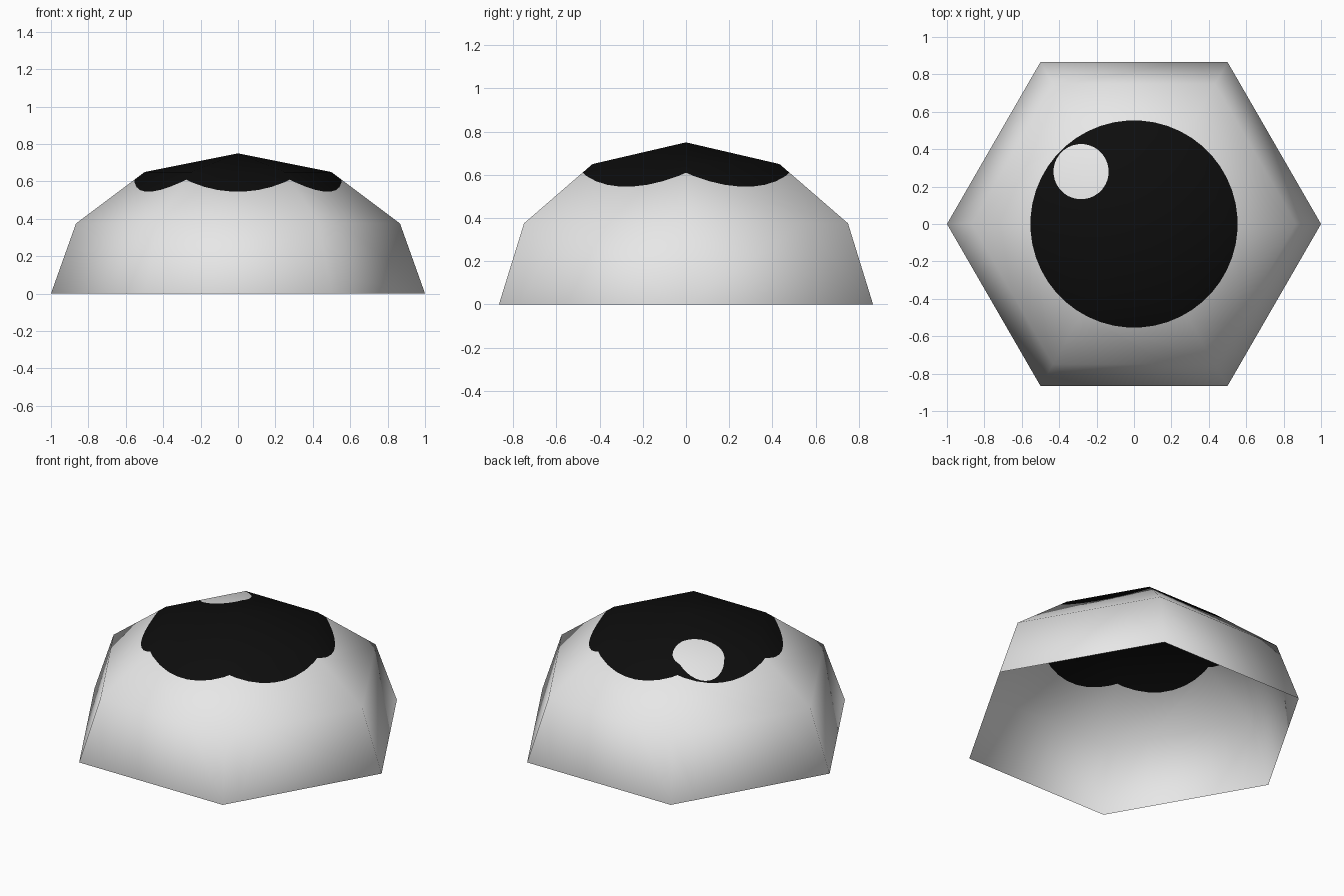
import bpy, bmesh, math
from mathutils import Vector

if "Cube" in bpy.data.objects:
    bpy.data.objects.remove(bpy.data.objects["Cube"])

SIDES, HEIGHT = 6, 0.75


def material(name, value):
    m = bpy.data.materials.new(name)
    m.diffuse_color = (value, value, value, 1)
    m.use_nodes = True
    m.node_tree.nodes["Principled BSDF"].inputs["Base Color"].default_value = m.diffuse_color
    return m


def cut_circle(bm, faces, cx, cy, r, steps=48):
    """Cut a vertical round outline into the faces and return those inside it."""
    for i in range(steps):
        a = 2 * math.pi * i / steps
        n = Vector((math.cos(a), math.sin(a), 0))
        p = Vector((cx, cy, 0)) + n * r
        edges = {e for f in faces for e in f.edges}
        verts = {v for f in faces for v in f.verts}
        res = bmesh.ops.bisect_plane(bm, geom=list(faces) + list(edges) + list(verts),
                                     dist=1e-5, plane_co=p, plane_no=n)
        found = {g for g in res["geom"] if isinstance(g, bmesh.types.BMFace)}
        faces = [f for f in found if (f.calc_center_median() - p).dot(n) < 0]
    return faces


# Open six-sided dome: three rings and a tip
bm = bmesh.new()
rings = []
for k in range(3):
    t = math.radians(30 * k)
    rings.append([bm.verts.new((math.cos(t) * math.cos(2 * math.pi * i / SIDES),
                                math.cos(t) * math.sin(2 * math.pi * i / SIDES),
                                HEIGHT * math.sin(t))) for i in range(SIDES)])
tip = bm.verts.new((0, 0, HEIGHT))
for i in range(SIDES):
    j = (i + 1) % SIDES
    for low, high in zip(rings, rings[1:]):
        bm.faces.new((low[i], low[j], high[j], high[i]))
    bm.faces.new((rings[2][i], rings[2][j], tip))

# Black pupil, with a round highlight touching its rim
pupil = cut_circle(bm, list(bm.faces), 0, 0, 0.553)
for f in pupil:
    f.material_index = 1
for f in cut_circle(bm, pupil, -0.283, 0.28, 0.147, 32):
    f.material_index = 0
for f in bm.faces:
    f.smooth = True

mesh = bpy.data.meshes.new("eye_dome")
bm.to_mesh(mesh)
bm.free()
mesh.materials.append(material("eye white", 0.8))
mesh.materials.append(material("pupil black", 0.004))

# Rounded shading across the flat facets
mesh.normals_split_custom_set_from_vertices(
    [Vector((v.co.x, v.co.y, v.co.z / HEIGHT ** 2)).normalized() for v in mesh.vertices])

eye = bpy.data.objects.new("eye_dome", mesh)
bpy.context.collection.objects.link(eye)
